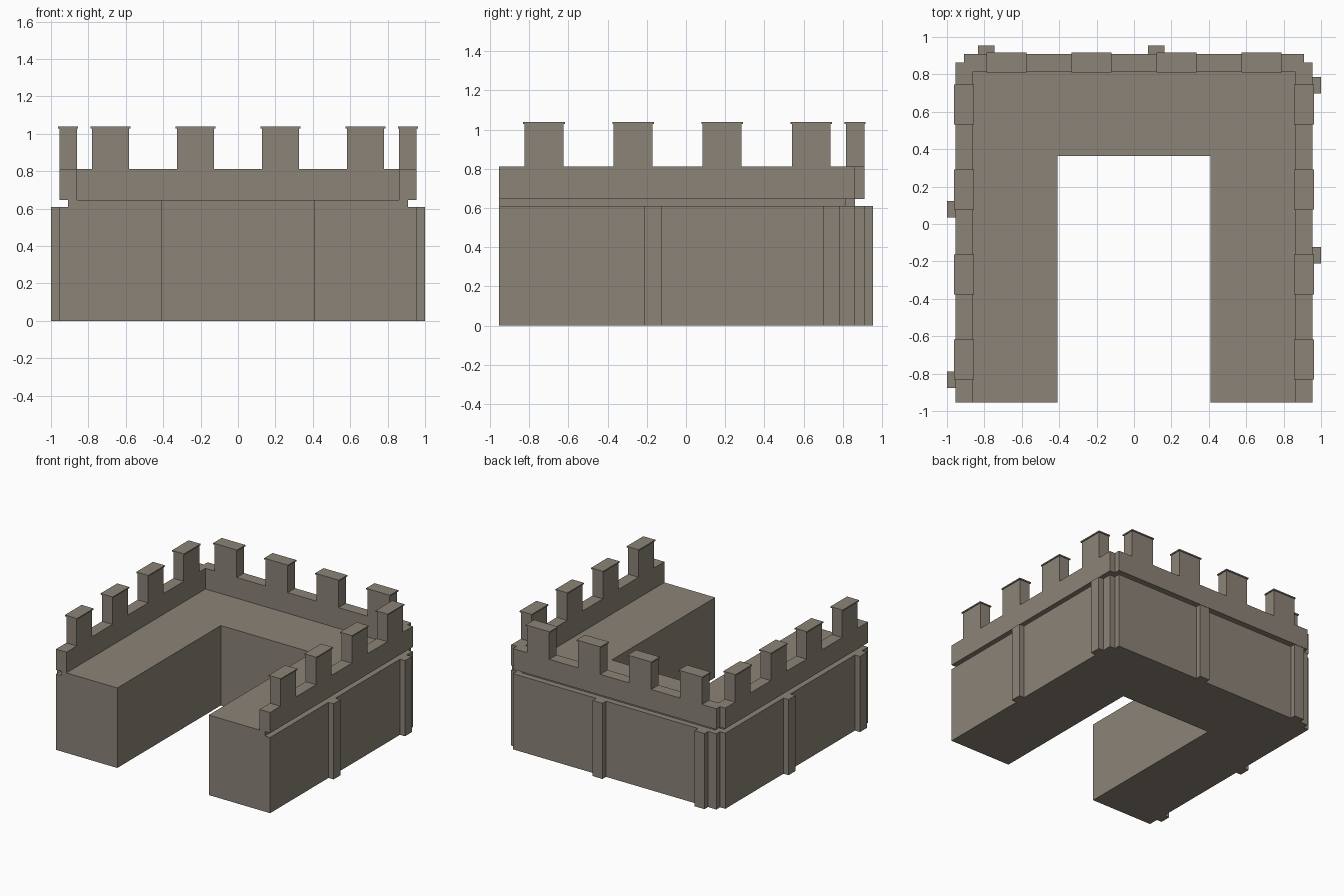
import bpy, bmesh

if "Cube" in bpy.data.objects:
    bpy.data.objects.remove(bpy.data.objects["Cube"])

stone = bpy.data.materials.new("warm grey stone")
stone.diffuse_color = (0.258, 0.227, 0.184, 1)
stone.use_nodes = True
stone.node_tree.nodes["Principled BSDF"].inputs["Base Color"].default_value = stone.diffuse_color

FRONT = -0.955                     # y of the open ends of both wings
FLOOR, LEDGE = 0.645, 0.61         # walkway level, top of lower wall
WALL_TOP, CAP_Z, TOP = 0.812, 1.028, 1.038


def finish(name, bm):
    bmesh.ops.recalc_face_normals(bm, faces=bm.faces)
    me = bpy.data.meshes.new(name)
    bm.to_mesh(me)
    bm.free()
    me.materials.append(stone)
    ob = bpy.data.objects.new(name, me)
    bpy.context.collection.objects.link(ob)
    return ob


def u_block(name, outer_x, outer_y, inner_x, inner_y, z0, z1, notch=0.047):
    """Extruded U plan, open to the front, with stepped back corners."""
    half = [(inner_x, inner_y), (inner_x, FRONT), (outer_x, FRONT),
            (outer_x, outer_y - notch), (outer_x - notch, outer_y - notch),
            (outer_x - notch, outer_y)]
    plan = half + [(-x, y) for x, y in reversed(half)]
    bm = bmesh.new()
    face = bm.faces.new([bm.verts.new((x, y, z0)) for x, y in plan])
    ext = bmesh.ops.extrude_face_region(bm, geom=[face])
    verts = [g for g in ext["geom"] if isinstance(g, bmesh.types.BMVert)]
    bmesh.ops.translate(bm, verts=verts, vec=(0, 0, z1 - z0))
    return finish(name, bm)


def box(name, x0, x1, y0, y1, z0, z1):
    bm = bmesh.new()
    bmesh.ops.create_cube(bm, size=1)
    for v in bm.verts:
        v.co = (x1 if v.co.x > 0 else x0,
                y1 if v.co.y > 0 else y0,
                z1 if v.co.z > 0 else z0)
    return finish(name, bm)


def merlon(name, cx, cy, hx, hy):
    """Battlement tooth with a thin overhanging cap."""
    box(name, cx - hx, cx + hx, cy - hy, cy + hy, WALL_TOP, CAP_Z)
    o = 0.007
    box(name + "_cap", cx - hx - o, cx + hx + o, cy - hy - o, cy + hy + o, CAP_Z, TOP)


# Lower wall, recessed course carrying the walkway, and parapet
u_block("lower_wall", 0.955, 0.91, 0.408, 0.363, 0, LEDGE)
u_block("walkway_course", 0.908, 0.862, 0.408, 0.363, LEDGE, FLOOR)
u_block("parapet", 0.955, 0.91, 0.862, 0.816, FLOOR, WALL_TOP)

# Battlements: four along the back, four along each wing
for i in range(4):
    step = (i - 1.5) * 0.4545
    merlon(f"back_merlon_{i}", step, 0.863, 0.099, 0.047)
    for side, s in (("left", -1), ("right", 1)):
        merlon(f"{side}_merlon_{i}", s * 0.9085, step - 0.043, 0.0465, 0.099)

# Flat buttresses on the outer faces
H = 0.044
for i, x in enumerate((-0.79, 0.12)):
    box(f"back_buttress_{i}", x - H, x + H, 0.91, 0.955, 0, LEDGE)
for i, y in enumerate((-0.167, 0.743)):
    box(f"right_buttress_{i}", 0.955, 1.0, y - H, y + H, 0, LEDGE)
for i, y in enumerate((-0.832, 0.078)):
    box(f"left_buttress_{i}", -1.0, -0.955, y - H, y + H, 0, LEDGE)
